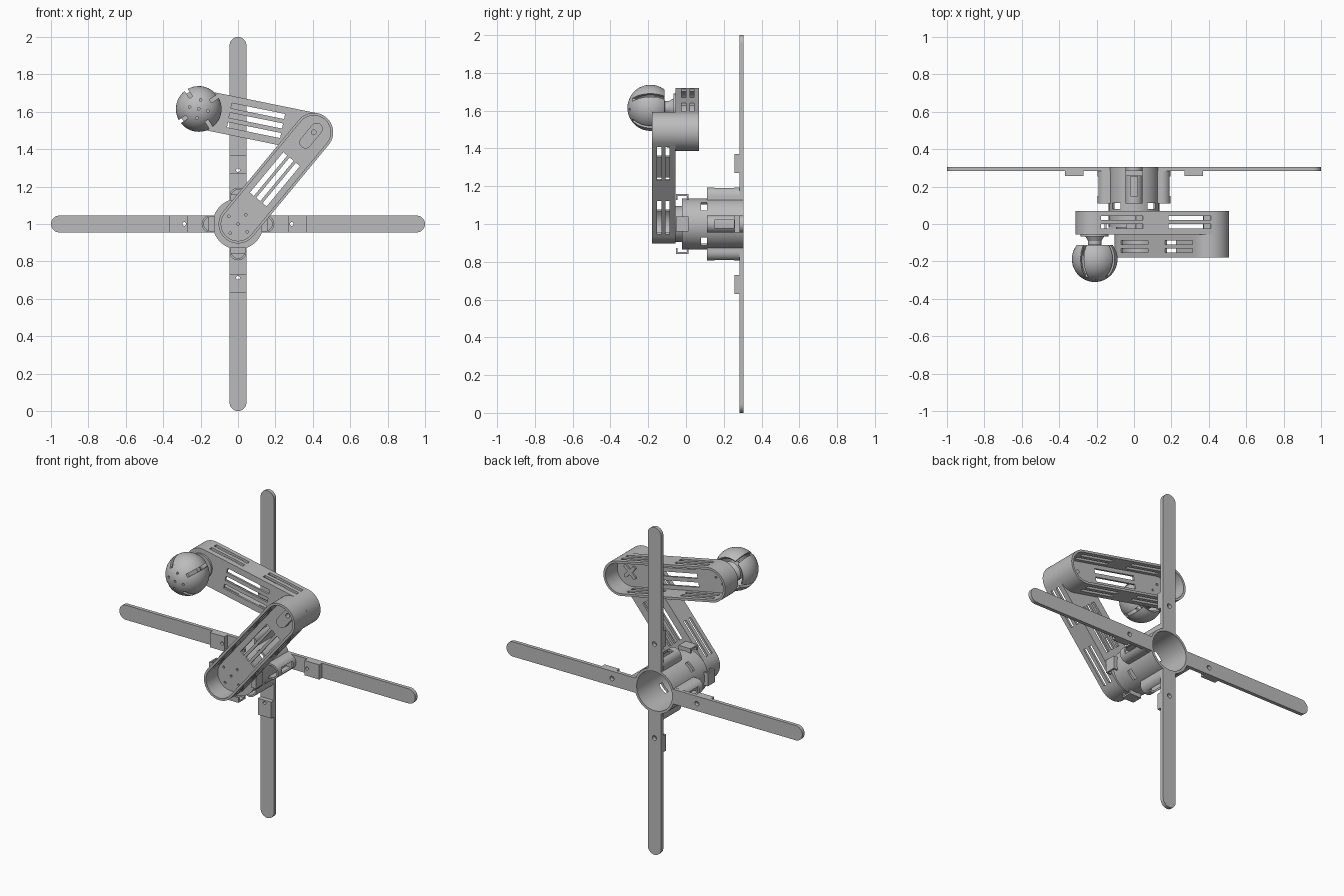
import bpy, bmesh
from math import sin, cos, pi, radians, atan2, hypot
from mathutils import Matrix, Vector

if "Cube" in bpy.data.objects:
    bpy.data.objects.remove(bpy.data.objects["Cube"], do_unlink=True)

grey = bpy.data.materials.new("plain grey")
grey.use_nodes = True
COLOR = (0.5, 0.5, 0.5, 1)
grey.diffuse_color = COLOR
grey.node_tree.nodes["Principled BSDF"].inputs["Base Color"].default_value = COLOR


def frame(x, z, angle):
    """Local x runs along the angle in the front plane, local y is depth."""
    return Matrix.Translation((x, 0, z)) @ Matrix.Rotation(-angle, 4, 'Y')


def arc(cx, r, a0, a1, n=24):
    steps = [radians(a0 + (a1 - a0) * i / n) for i in range(n + 1)]
    return [(cx + r * cos(a), r * sin(a)) for a in steps]


def stadium(x0, x1, r):
    return arc(x1, r, -90, 90) + arc(x0, r, 90, 270)


def disc(x, r, n=48):
    return arc(x, r, 0, 360, n)[:-1]


def rect(x0, x1, z0, z1):
    return [(x0, z0), (x1, z0), (x1, z1), (x0, z1)]


def prism(bm, outline, y0, y1, m=Matrix(), dz=0):
    front, back = [[bm.verts.new(m @ Vector((x, y, z + dz))) for x, z in outline]
                   for y in (y0, y1)]
    bm.faces.new(front)
    bm.faces.new(back[::-1])
    for i in range(len(front)):
        j = (i + 1) % len(front)
        bm.faces.new((front[j], front[i], back[i], back[j]))


def lathe(bm, profile, m):
    """Spin (radius, depth) points around the depth axis."""
    vs = [bm.verts.new((r, y, 0)) for r, y in profile]
    es = [bm.edges.new(p) for p in zip(vs, vs[1:])]
    bmesh.ops.spin(bm, geom=vs + es, cent=(0, 0, 0), axis=(0, 1, 0),
                   angle=2 * pi, steps=56)
    bmesh.ops.remove_doubles(bm, verts=bm.verts[:], dist=0.0002)
    bmesh.ops.transform(bm, matrix=m, verts=bm.verts[:])


def raw(name, bm):
    bmesh.ops.recalc_face_normals(bm, faces=bm.faces[:])
    me = bpy.data.meshes.new(name)
    bm.to_mesh(me)
    bm.free()
    ob = bpy.data.objects.new(name, me)
    bpy.context.scene.collection.objects.link(ob)
    return ob


def finish(name, bm, cut=None):
    ob = raw(name, bm)
    if cut:
        cutter = raw("cutter", cut)
        cutter.hide_render = True
        mod = ob.modifiers.new("cut", 'BOOLEAN')
        mod.operation, mod.solver, mod.object = 'DIFFERENCE', 'EXACT', cutter
        mod.use_self = True
        dg = bpy.context.evaluated_depsgraph_get()
        me = bpy.data.meshes.new_from_object(ob.evaluated_get(dg))
        ob.modifiers.clear()
        ob.data = me
        bpy.data.objects.remove(cutter, do_unlink=True)
    ob.data.materials.clear()
    ob.data.materials.append(grey)
    bpy.ops.object.select_all(action='DESELECT')
    ob.select_set(True)
    bpy.context.view_layer.objects.active = ob
    bpy.ops.object.shade_smooth_by_angle(angle=radians(30))
    return ob


new = bmesh.new
MID = -0.055          # plane where the two arm trays meet
ELBOW, WRIST = (0.405, 1.49), (-0.21, 1.615)
ANG1 = atan2(ELBOW[1] - 1, ELBOW[0])
ANG2 = atan2(WRIST[1] - ELBOW[1], WRIST[0] - ELBOW[0])
LEN1 = hypot(ELBOW[0], ELBOW[1] - 1)
LEN2 = hypot(WRIST[0] - ELBOW[0], WRIST[1] - ELBOW[1])


def arm(name, m, length, side, slot0, slot1, gap, holes):
    """Open tray with slotted floor and walls; side is the open direction."""
    body, cut = new(), new()
    y = lambda d: MID + side * d
    prism(body, stadium(0, length, 0.104), y(0), y(0.125), m)
    prism(cut, stadium(0, length, 0.09), y(0.012), y(0.2), m)
    for k in (-1, 0, 1):
        prism(cut, rect(slot0, slot1, -0.014, 0.014), y(-0.02), y(0.03), m, k * gap)
    for x0, x1 in ((0.015, 0.245), (0.385, 0.615)):
        for d in (0.043, 0.087):
            prism(cut, rect(x0, x1, -0.2, 0.2), y(d - 0.011), y(d + 0.011), m)
    for x, z in holes:
        prism(cut, disc(x, 0.007, 12), y(-0.02), y(0.03), m, z)
    finish(name, body, cut)


base, elbow = frame(0, 1, ANG1), frame(*ELBOW, ANG2)
ring = [(0.065 * cos(a * pi / 2), 0.065 * sin(a * pi / 2)) for a in range(4)]
arm("lower_arm", base, LEN1, -1, 0.17, 0.45, 0.044, ring + [(0, 0)])
arm("upper_arm", elbow, LEN2, 1, 0.17, 0.46, 0.052,
    [(LEN2 + x * 0.6, z * 0.6) for x, z in ring])

# Elbow drive: rounded pad in the lower tray, cross horn in the upper tray
bm, cut = new(), new()
prism(bm, stadium(LEN1 - 0.07, LEN1 + 0.025, 0.032), MID - 0.045, MID - 0.01, base)
prism(cut, disc(LEN1, 0.013, 20), MID - 0.1, MID + 0.1, base)
finish("elbow_pad", bm, cut)
bm = new()
for a in (0, pi / 2):
    prism(bm, stadium(-0.04, 0.04, 0.011), MID + 0.01, MID + 0.022,
          elbow @ Matrix.Rotation(a + 0.6, 4, 'Y'))
finish("elbow_horn", bm)

# Hub tube, open at the back
hub = frame(0, 1, 0)
bm, cut = new(), new()
prism(bm, disc(0, 0.135, 64), -0.02, 0.305, hub)
prism(cut, disc(0, 0.12, 64), 0.0, 0.4, hub)
for k in range(4):
    m = frame(0, 1, pi / 4 + k * pi / 2)
    prism(cut, rect(0.1, 0.16, -0.03, 0.03), 0.08, 0.112, m)
finish("hub_tube", bm, cut)
bm = new()
prism(bm, disc(0, 0.095), MID, -0.02, hub)
finish("shoulder_disc", bm)

# Four legs, each with a foot block, a half-round clip and a front hook
for k, side in enumerate(("left", "top", "right", "bottom")):
    m = frame(0, 1, k * pi / 2)
    bm, cut = new(), new()
    prism(bm, arc(0.955, 0.045, -90, 90) + [(0.122, 0.045), (0.122, -0.045)],
          0.283, 0.305, m)
    prism(cut, disc(0.287, 0.014, 20), 0.2, 0.4, m)
    finish(side + "_leg", bm, cut)

    bm, cut = new(), new()
    prism(bm, rect(0.27, 0.37, -0.045, 0.045), 0.256, 0.283, m)
    prism(cut, disc(0.287, 0.01, 20), 0.2, 0.4, m)
    finish(side + "_leg_block", bm, cut)

    bm, cut = new(), new()
    prism(bm, arc(0.148, 0.046, -90, 90) + [(0.125, 0.046), (0.125, -0.046)],
          0.11, 0.284, m)
    prism(cut, arc(0.148, 0.035, -90, 90) + [(0.05, 0.035), (0.05, -0.035)],
          0.05, 0.279, m)
    prism(cut, rect(0.16, 0.25, -0.02, 0.02), 0.15, 0.255, m)
    finish(side + "_clip", bm, cut)

    bm = new()
    prism(bm, rect(0.148, 0.158, -0.04, 0.04), -0.053, 0.014, m)
    prism(bm, rect(0.126, 0.148, -0.04, 0.04), 0.004, 0.014, m)
    prism(bm, rect(0.126, 0.148, -0.04, 0.04), -0.053, -0.045, m)
    finish(side + "_hook", bm)

# Ball shell with four edge slots and small front holes
wrist = frame(*WRIST, ANG2)
ball = wrist @ Matrix.Translation((0, -0.188, 0))
sweep = [radians(128) * i / 24 for i in range(25)]
shell = [(r * sin(a), -r * cos(a)) for r, s in ((0.122, sweep), (0.108, sweep[::-1]))
         for a in s]
bm, cut = new(), new()
lathe(bm, shell, ball)
for k in range(4):
    m = ball @ Matrix.Rotation(pi / 4 + k * pi / 2, 4, 'Y')
    prism(cut, rect(0.075, 0.2, -0.01, 0.01), -0.2, 0.2, m)
    prism(cut, disc(0.05, 0.007, 12), -0.2, 0, ball @ Matrix.Rotation(k * pi / 2, 4, 'Y'))
prism(cut, disc(0, 0.007, 12), -0.2, 0, ball)
finish("ball_shell", bm, cut)

# Flared neck and mounting plate joining the ball to the upper arm
bm = new()
lathe(bm, [(0, -0.17), (0.06, -0.17), (0.06, -0.14), (0.036, -0.11), (0.036, -0.09),
           (0.05, -0.066), (0.075, -0.066), (0.075, MID), (0, MID)], wrist)
finish("wrist_neck", bm)
